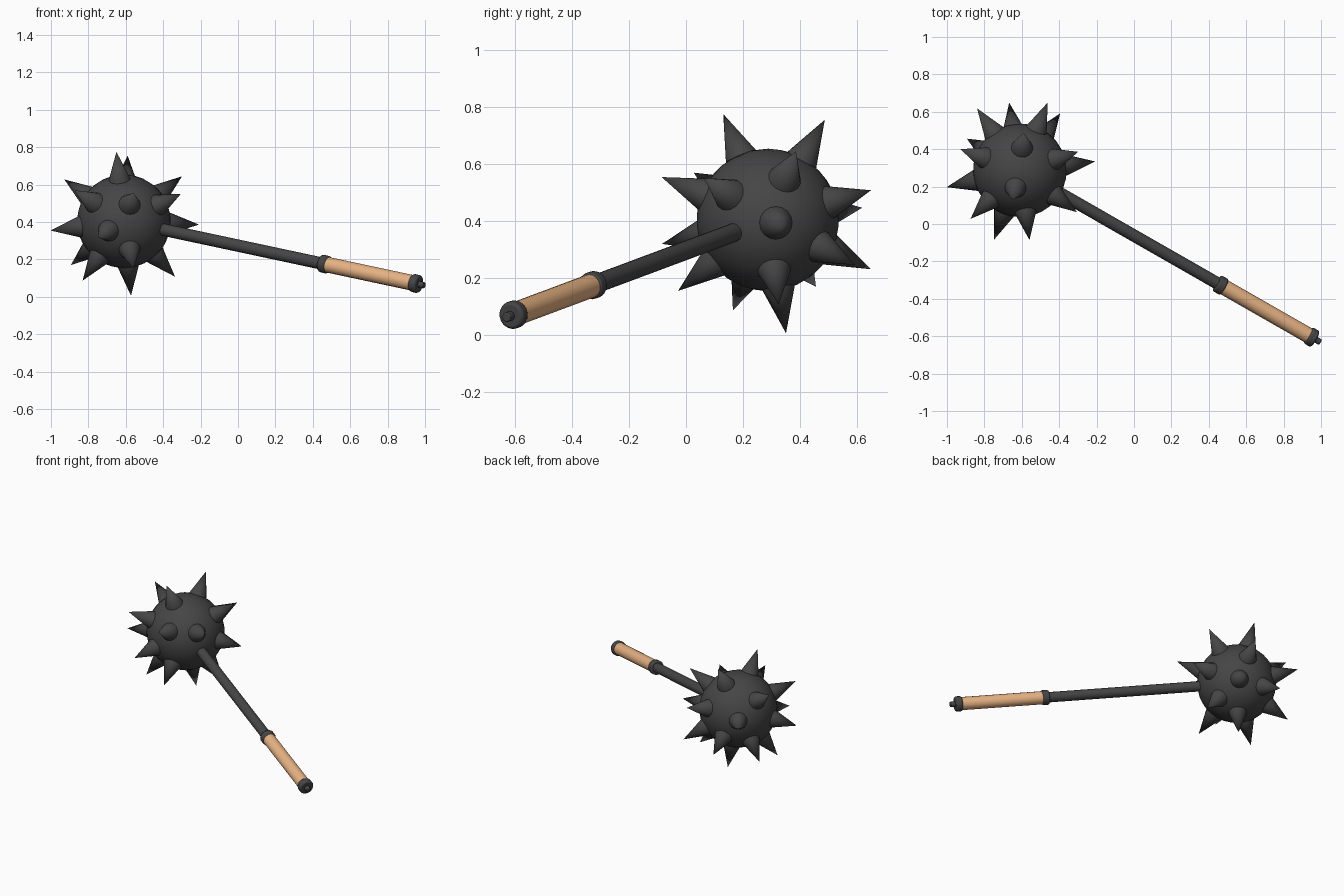
import bpy, math
from mathutils import Vector, Matrix

if "Cube" in bpy.data.objects:
    bpy.data.objects.remove(bpy.data.objects["Cube"])

C = Vector((-0.61, 0.287, 0.404))                    # ball centre
AXIS = Vector((0.853, -0.488, -0.182)).normalized()  # shaft direction


def material(name, rgb):
    m = bpy.data.materials.new(name)
    m.diffuse_color = (*rgb, 1)
    m.use_nodes = True
    m.node_tree.nodes["Principled BSDF"].inputs["Base Color"].default_value = m.diffuse_color
    return m


IRON = material("dark_iron", (0.06, 0.06, 0.06))
WOOD = material("wood", (0.80, 0.45, 0.23))


def frame(direction, distance):
    rot = direction.to_track_quat('Z', 'Y').to_matrix().to_4x4()
    return Matrix.Translation(C + direction * distance) @ rot


def finish(name, mat, matrix=None):
    ob = bpy.context.object
    ob.name = name
    if matrix:
        ob.matrix_world = matrix
    ob.data.materials.append(mat)
    bpy.ops.object.shade_smooth_by_angle(angle=math.radians(35))
    return ob


def rod(name, start, end, r, mat, sides=16, bevel=0):
    bpy.ops.mesh.primitive_cylinder_add(vertices=sides, radius=r, depth=end - start)
    ob = finish(name, mat, frame(AXIS, (start + end) / 2))
    if bevel:
        b = ob.modifiers.new("rounded_rim", 'BEVEL')
        b.width, b.segments = bevel, 2
        b.limit_method = 'ANGLE'
        b.angle_limit = math.radians(40)


# Spiked ball
bpy.ops.mesh.primitive_uv_sphere_add(segments=32, ring_count=16, radius=0.25)
finish("ball", IRON, frame(AXIS, 0))

# Spikes, placed by their tips
TIPS = [
    (-.65, .131, .775), (-.59, .488, .757), (-.296, .387, .647), (-.306, .064, .55),
    (-.932, .401, .63), (-.874, .027, .57), (-.83, .165, .088), (-.837, .615, .446),
    (-.997, .198, .355), (-.893, .456, .17), (-.337, .325, .108), (-.572, .351, .006),
    (-.205, .335, .386), (-.748, -.083, .32), (-.559, -.085, .554), (-.56, -.026, .156),
    (-.46, .653, .509), (-.668, .652, .229), (-.393, .594, .245),
]
BASE, TIP = 0.243, 0.405
for i, t in enumerate(TIPS):
    bpy.ops.mesh.primitive_cone_add(vertices=16, radius1=0.058, radius2=0, depth=TIP - BASE)
    finish(f"spike_{i + 1}", IRON, frame((Vector(t) - C).normalized(), (BASE + TIP) / 2))

# Shaft, grip and end fittings
rod("shaft", 0.2, 1.26, 0.033, IRON)
rod("grip", 1.25, 1.82, 0.042, WOOD)
rod("collar", 1.235, 1.28, 0.048, IRON, bevel=0.008)
rod("pommel", 1.805, 1.85, 0.049, IRON, bevel=0.01)
rod("pommel_knob", 1.84, 1.882, 0.017, IRON, bevel=0.004)
